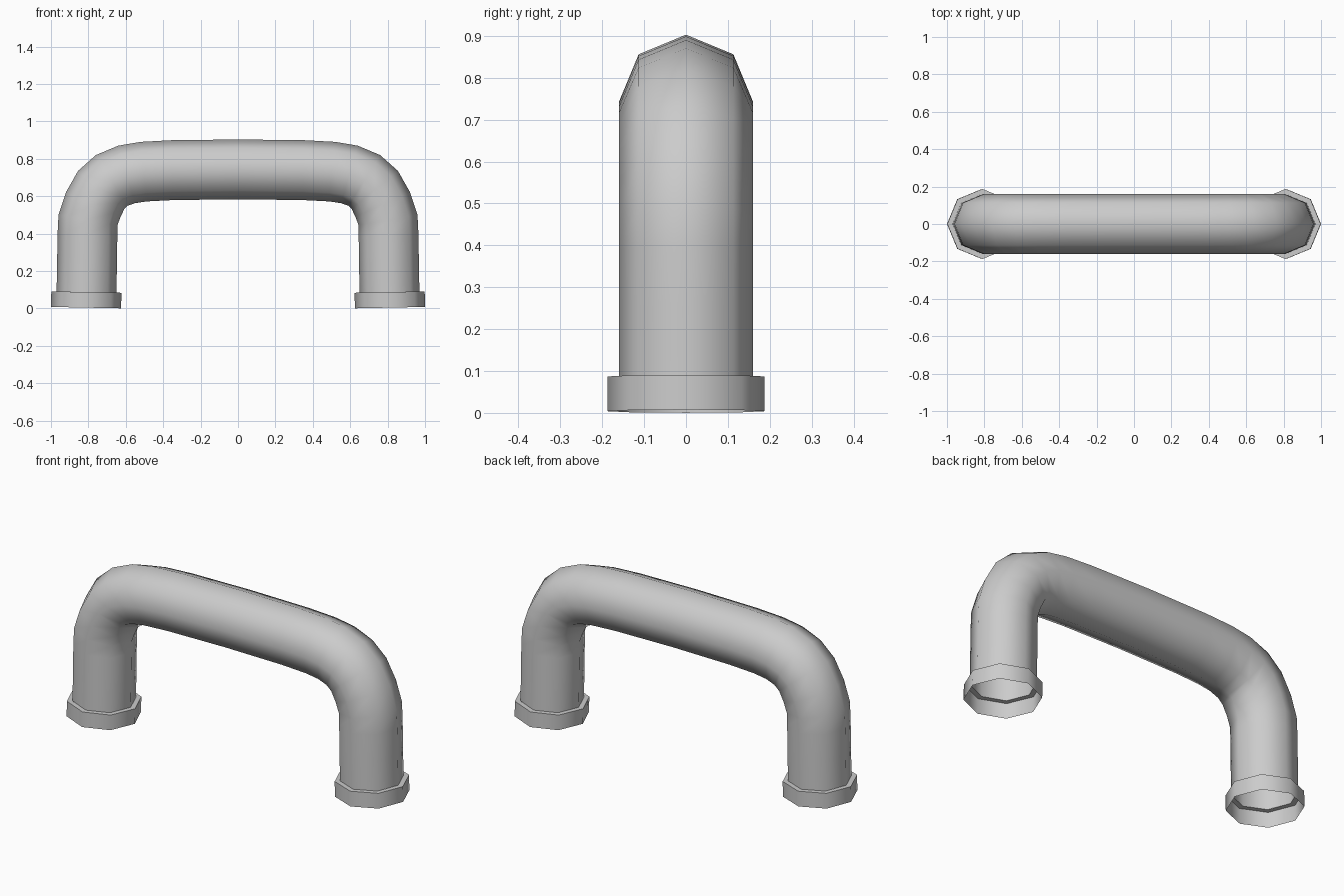
import bpy, bmesh
from math import sin, cos, pi
from mathutils import Vector

if "Cube" in bpy.data.objects:
    bpy.data.objects.remove(bpy.data.objects["Cube"])

SIDES = 8


def loft(name, rings):
    """Skin open octagonal rings given as (centre x, centre z, tilt, radius)."""
    bm = bmesh.new()
    loops = []
    for cx, cz, tilt, r in rings:
        out = Vector((cos(tilt), 0, sin(tilt)))
        loops.append([bm.verts.new(Vector((cx, 0, cz)) + out * r * cos(2 * pi * i / SIDES)
                                   + Vector((0, r * sin(2 * pi * i / SIDES), 0)))
                      for i in range(SIDES)])
    for a, b in zip(loops, loops[1:]):
        for i in range(SIDES):
            j = (i + 1) % SIDES
            bm.faces.new((a[i], a[j], b[j], b[i]))
    bmesh.ops.recalc_face_normals(bm, faces=bm.faces)
    me = bpy.data.meshes.new(name)
    bm.to_mesh(me)
    bm.free()
    ob = bpy.data.objects.new(name, me)
    bpy.context.collection.objects.link(ob)
    bpy.ops.object.select_all(action='DESELECT')
    ob.select_set(True)
    bpy.context.view_layer.objects.active = ob
    bpy.ops.object.shade_smooth_by_angle(angle=pi / 3)
    return ob


# Half of the handle's centre line: x, z, tilt in degrees
half = [(0.810, 0.087, 1.2), (0.807, 0.25, 1.2), (0.805, 0.39, 3),
        (0.802, 0.472, 10), (0.774, 0.555, 24), (0.731, 0.634, 39),
        (0.675, 0.684, 58), (0.596, 0.716, 74), (0.503, 0.731, 84),
        (0.35, 0.739, 88)]
path = [(x, z, a * pi / 180, 0.16) for x, z, a in half]
path += [(0, 0.743, pi / 2, 0.16)]
path += [(-x, z, pi - a, r) for x, z, a, r in reversed(path[:-1])]
loft("handle_tube", path)

# Open-bottomed collars with a narrow top rim, leaning with the legs
for side, label in ((1, "right"), (-1, "left")):
    rings = [(0.8125, 0.004, 0.1875), (0.8107, 0.087, 0.1875), (0.810, 0.087, 0.16)]
    tilt = 0.02 if side > 0 else pi - 0.02
    loft(label + "_collar", [(side * x, z, tilt, r) for x, z, r in rings])
